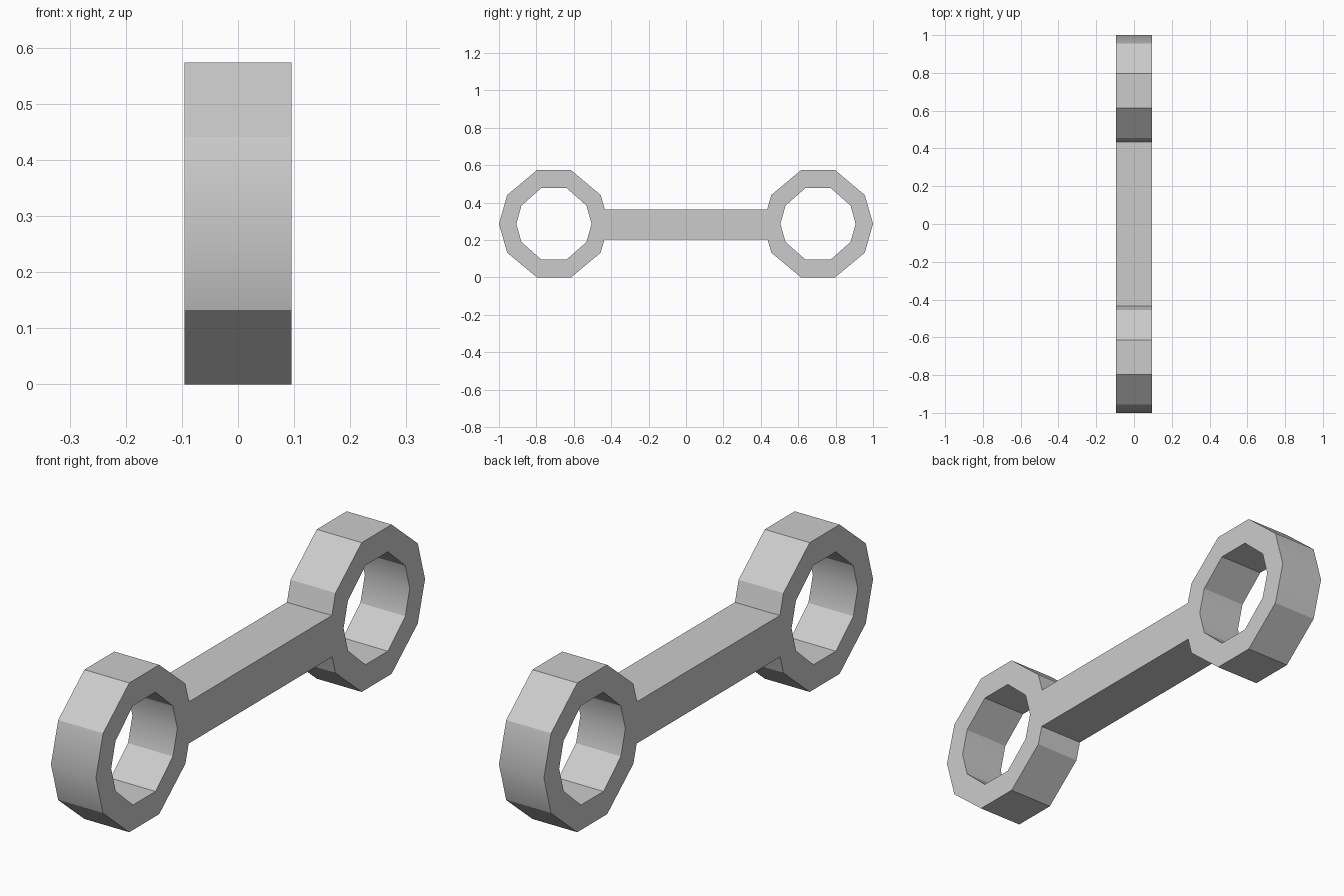
import bpy, bmesh, math

if "Cube" in bpy.data.objects:
    bpy.data.objects.remove(bpy.data.objects["Cube"])

CY, CZ = 0.706, 0.287          # ring centre
HALF_WIDTH = 0.0955            # half thickness along x
BAR_TOP, BAR_BOTTOM = 0.363, 0.203

# Quarter of the slightly squashed ten-sided rings: tip, shoulder, crown
OUTER = [(0.294, 0.0), (0.25, 0.154), (0.091, 0.287)]
INNER = [(0.201, 0.0), (0.174, 0.097), (0.068, 0.191)]


def ring(quarter):
    """Full loop of ten points, counter-clockwise from the +y tip."""
    tip, a, b = quarter
    upper = [tip, a, b, (-b[0], b[1]), (-a[0], a[1])]
    return upper + [(-y, -z) for y, z in upper]


def place(points, side):
    return [(side * (CY + y), CZ + z) for y, z in points]


def bar_joint(z):
    """Where the bar edge meets the sloping ring side."""
    t = abs(z - CZ) / OUTER[1][1]
    return -CY + OUTER[0][0] + t * (OUTER[1][0] - OUTER[0][0])


# Outline: left ring without its inward tip, then the right ring by half turn
y_top, y_bottom = bar_joint(BAR_TOP), bar_joint(BAR_BOTTOM)
left = [(y_top, BAR_TOP)] + place(ring(OUTER)[1:], 1)
left = [(y_top, BAR_TOP)] + [(y - CY, CZ + z) for y, z in ring(OUTER)[1:]] + [(y_bottom, BAR_BOTTOM)]
right = [(-y, z) for y, z in reversed(left)]
outline = left + right

# Flat filled curve with two holes, extruded to thickness
curve = bpy.data.curves.new("double_ring_link", 'CURVE')
curve.dimensions = '2D'
curve.fill_mode = 'BOTH'
curve.extrude = HALF_WIDTH
for loop in (outline, place(ring(INNER), 1), place(ring(INNER), -1)):
    spline = curve.splines.new('POLY')
    spline.points.add(len(loop) - 1)
    for p, (y, z) in zip(spline.points, loop):
        p.co = (y, z, 0, 1)
    spline.use_cyclic_u = True

link = bpy.data.objects.new("double_ring_link", curve)
bpy.context.collection.objects.link(link)
link.rotation_euler = (math.pi / 2, 0, math.pi / 2)
bpy.context.view_layer.objects.active = link
link.select_set(True)
bpy.ops.object.convert(target='MESH')
link = bpy.context.object

# Weld caps to walls and tidy the flat sides
bm = bmesh.new()
bm.from_mesh(link.data)
bmesh.ops.remove_doubles(bm, verts=bm.verts, dist=0.0005)
bmesh.ops.recalc_face_normals(bm, faces=bm.faces)
bm.to_mesh(link.data)
bm.free()

# Only the shallow ring tips are smooth
bpy.ops.object.shade_smooth_by_angle(angle=math.radians(32.5))
